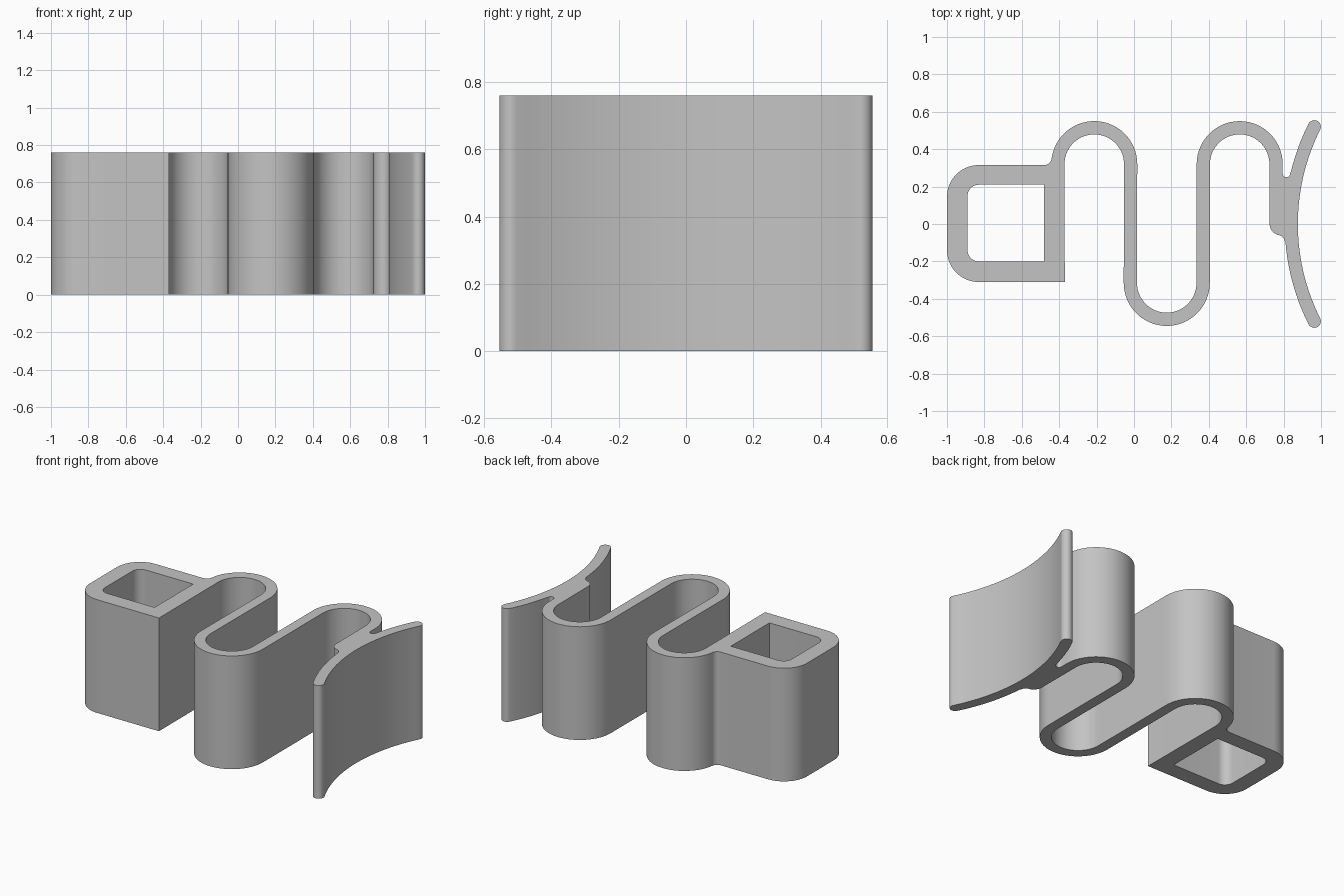
import bpy
import bmesh
from math import radians, cos, sin, ceil

HEIGHT = 0.76

if "Cube" in bpy.data.objects:
    bpy.data.objects.remove(bpy.data.objects["Cube"], do_unlink=True)


def arc(cx, cy, r, start, end, step=6):
    """Points along a circular arc, angles in degrees."""
    n = max(2, ceil(abs(end - start) / step))
    angles = [radians(start + (end - start) * i / n) for i in range(n + 1)]
    return [(cx + r * cos(a), cy + r * sin(a)) for a in angles]


# Bends of the spring strip: centre x, centre y
back_bend_a = (-0.2125, 0.32)
front_bend = (0.175, -0.315)
back_bend_b = (0.565, 0.32)
INNER, OUTER = 0.159, 0.23

# Curved contact plate: arc centre, mid radius, half thickness, half sweep
PLATE_X, PLATE_R, HALF, SWEEP = 2.002, 1.161, 0.035, 26.6
TIP_X, TIP_Y = 0.964, 0.52

outline = [(-0.37, -0.31)]
# Box end with rounded left corners
outline += arc(-0.83, -0.14, 0.17, 270, 180)
outline += arc(-0.83, 0.145, 0.17, 180, 90)
# Fillet between box and spring
outline += arc(-0.48, 0.355, 0.04, 270, 360, 15)
# First side of the spring strip
outline += arc(*back_bend_a, OUTER, 170, 0)
outline += arc(*front_bend, INNER, 180, 360)
outline += arc(*back_bend_b, OUTER, 180, 0)
# Narrow slot between spring and plate
outline += arc(0.815, 0.27, 0.02, 180, 360, 20)
# Contact plate with rounded tips
outline += arc(PLATE_X, 0, PLATE_R + HALF, 166.5, 180 - SWEEP, 2)
outline += arc(TIP_X, TIP_Y, HALF, 180 - SWEEP, -SWEEP, 15)[1:-1]
outline += arc(PLATE_X, 0, PLATE_R - HALF, 180 - SWEEP, 180 + SWEEP, 2)
outline += arc(TIP_X, -TIP_Y, HALF, SWEEP, SWEEP - 180, 15)[1:-1]
outline += arc(PLATE_X, 0, PLATE_R + HALF, 180 + SWEEP, 184.6, 2)
# Rounded foot joining spring and plate
outline += arc(0.765, -0.1, 0.042, 10, 90, 15)
outline += arc(0.785, 0, 0.06, 250, 180, 12)
# Second side of the spring strip, back to the box
outline += arc(*back_bend_b, INNER, 0, 180)
outline += arc(*front_bend, OUTER, 360, 180)
outline += arc(*back_bend_a, INNER, 0, 180)

# Opening through the box
opening = [(-0.48, -0.20)]
opening += arc(-0.83, -0.14, 0.06, 270, 180, 10)
opening += arc(-0.83, 0.15, 0.06, 180, 90, 10)
opening += [(-0.48, 0.21)]

# Fill the profile and extrude it upward
bm = bmesh.new()
edges = []
for loop in (outline, opening):
    verts = [bm.verts.new((x, y, 0)) for x, y in loop]
    edges += [bm.edges.new((verts[i - 1], verts[i])) for i in range(len(verts))]
bmesh.ops.triangle_fill(bm, edges=edges, use_beauty=True)
result = bmesh.ops.extrude_face_region(bm, geom=bm.faces[:], use_keep_orig=True)
top = [g for g in result["geom"] if isinstance(g, bmesh.types.BMVert)]
bmesh.ops.translate(bm, verts=top, vec=(0, 0, HEIGHT))
bmesh.ops.recalc_face_normals(bm, faces=bm.faces[:])

mesh = bpy.data.meshes.new("spring_clip")
bm.to_mesh(mesh)
bm.free()
clip = bpy.data.objects.new("spring_clip", mesh)
bpy.context.collection.objects.link(clip)

# Plain grey material
grey = bpy.data.materials.new("light_grey")
grey.use_nodes = True
grey.diffuse_color = (0.55, 0.55, 0.55, 1)
grey.node_tree.nodes["Principled BSDF"].inputs["Base Color"].default_value = grey.diffuse_color
mesh.materials.append(grey)

# Smooth bends, sharp rims
bpy.ops.object.select_all(action="DESELECT")
clip.select_set(True)
bpy.context.view_layer.objects.active = clip
bpy.ops.object.shade_smooth_by_angle(angle=radians(30))
